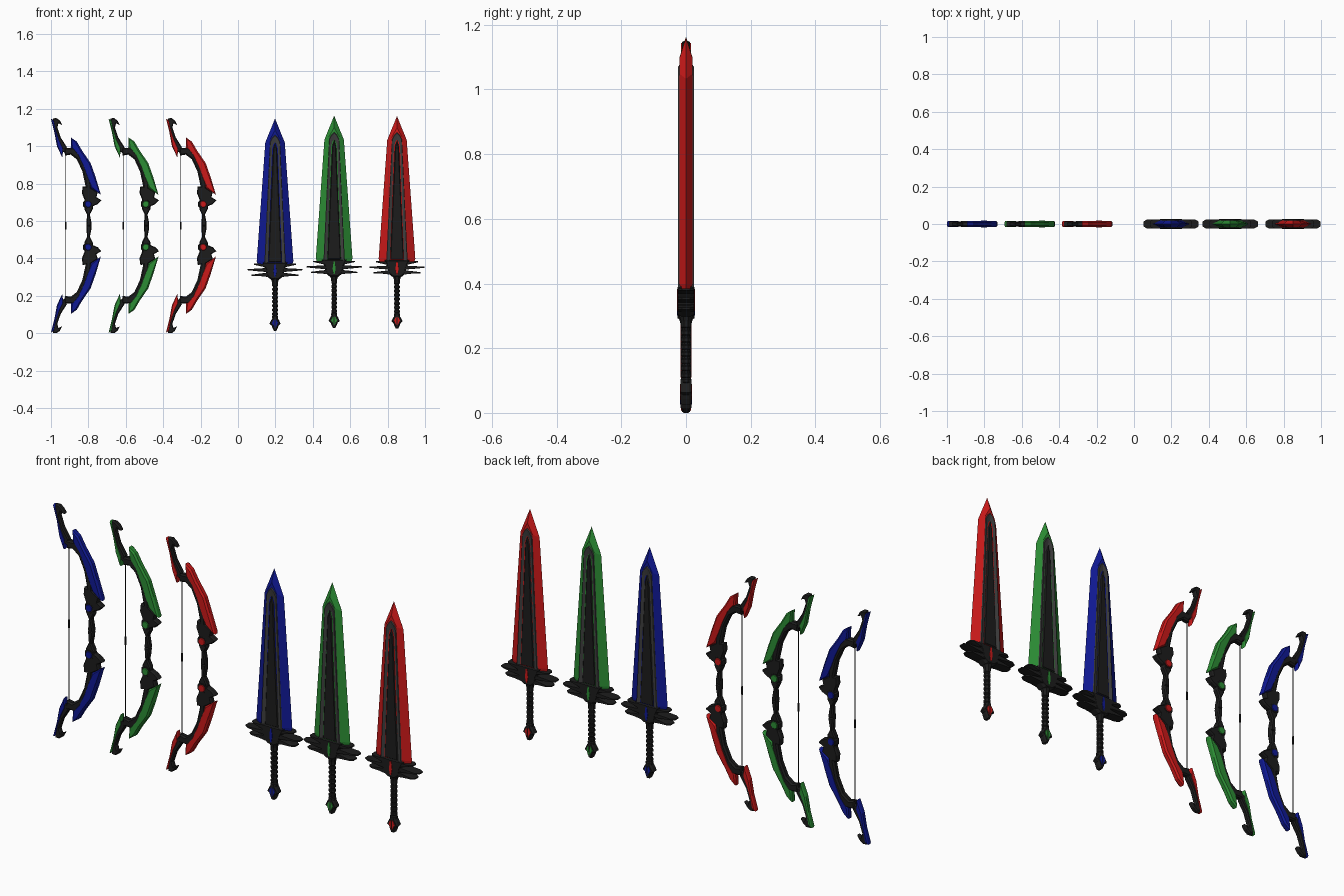
import bpy, bmesh, math

if "Cube" in bpy.data.objects:
    bpy.data.objects.remove(bpy.data.objects["Cube"])


def mat(name, c):
    m = bpy.data.materials.new(name)
    m.diffuse_color = (*c, 1)
    m.use_nodes = True
    m.node_tree.nodes["Principled BSDF"].inputs["Base Color"].default_value = m.diffuse_color
    return m


DARK = mat("dark_metal", (0.012, 0.012, 0.012))
GREY = mat("grey_edge", (0.05, 0.05, 0.05))
COLOURS = {"blue": mat("blue", (0.005, 0.01, 0.3)),
           "green": mat("green", (0.025, 0.27, 0.035)),
           "red": mat("red", (0.6, 0.01, 0.01))}


def finish(name, bm, m, loc):
    bmesh.ops.recalc_face_normals(bm, faces=bm.faces)
    me = bpy.data.meshes.new(name)
    bm.to_mesh(me)
    bm.free()
    me.materials.append(m)
    ob = bpy.data.objects.new(name, me)
    ob.location = loc
    bpy.context.collection.objects.link(ob)
    return ob


def loft(name, rings, m, loc, chamfer=0, depth=0):
    """Join x-z outlines placed at different y; optionally chamfer the caps."""
    bm = bmesh.new()
    vs = [[bm.verts.new((x, y, z)) for x, z in pts] for pts, y in rings]
    n = len(vs[0])
    for a, b in zip(vs, vs[1:]):
        for i in range(n):
            j = (i + 1) % n
            bm.faces.new((a[i], a[j], b[j], b[i]))
    caps = [bm.faces.new(vs[0]), bm.faces.new(vs[-1])]
    bmesh.ops.recalc_face_normals(bm, faces=bm.faces)
    if chamfer:
        bmesh.ops.inset_individual(bm, faces=caps, thickness=chamfer, depth=depth)
    return finish(name, bm, m, loc)


def plate(name, pts, half, m, loc, chamfer=0.005):
    rim = half * 0.55
    return loft(name, [(pts, -rim), (pts, rim)], m, loc, chamfer, half - rim)


def lathe(name, prof, m, loc, sides=8, sy=1.0):
    bm = bmesh.new()
    rings = []
    for r, z in prof:
        rings.append([bm.verts.new((r * math.cos(a), sy * r * math.sin(a), z))
                      for a in [(k + .5) * math.tau / sides for k in range(sides)]])
    for a, b in zip(rings, rings[1:]):
        for i in range(sides):
            j = (i + 1) % sides
            bm.faces.new((a[i], a[j], b[j], b[i]))
    bm.faces.new(rings[0])
    bm.faces.new(rings[-1])
    return finish(name, bm, m, loc)


def sym(half):
    """Mirror a right-hand half outline across x = 0."""
    return half + [(-x, z) for x, z in reversed(half) if x > 0]


def circle(cx, cz, r, n=8):
    return [(cx + r * math.cos((k + .5) * math.tau / n),
             cz + r * math.sin((k + .5) * math.tau / n)) for k in range(n)]


# Bow outlines for the upper half: (x from the bow's left edge, height above its middle)
TIP_SPINE = [(.01, .574), (.03, .575), (.048, .562), (.06, .538), (.04, .547), (.034, .525),
             (.052, .472), (.085, .42), (.075, .39), (.055, .4), (.03, .46), (.014, .53)]
TIP_BLADE = [(0, .572), (.018, .562), (.028, .515), (.046, .46), (.067, .415),
             (.06, .365), (.032, .425), (.018, .5)]
LIMB = [(.07, .415), (.13, .418), (.165, .375), (.195, .315), (.215, .24), (.215, .16),
        (.18, .15), (.185, .21), (.168, .29), (.138, .355), (.105, .38), (.075, .375)]
OUTER_BLADE = [(.106, .472), (.138, .45), (.166, .402), (.212, .335), (.238, .262),
               (.267, .165), (.214, .2), (.19, .255), (.17, .31), (.14, .375), (.108, .415)]
FIN = [(.17, .21), (.21, .205), (.25, .178), (.243, .152), (.27, .136), (.25, .115),
       (.215, .1), (.185, .125), (.165, .175)]
GRIP = [(.178, .15), (.222, .15), (.224, .09), (.208, .06), (.216, .02), (.216, 0),
        (.19, 0), (.19, .02), (.193, .06), (.178, .09)]


def bow(colour, x):
    c, loc = COLOURS[colour], (x, 0, .575)
    for side, s in (("upper", 1), ("lower", -1)):
        def part(name, pts, half, m, ch=.005):
            plate(f"{colour}_bow_{side}_{name}", [(px, s * pz) for px, pz in pts],
                  half, m, loc, ch)
        part("tip_spine", TIP_SPINE, .013, DARK)
        part("tip_blade", TIP_BLADE, .015, c)
        part("limb", LIMB, .016, DARK, .008)
        part("outer_blade", OUTER_BLADE, .017, c, .008)
        part("fin", FIN, .016, DARK)
        part("grip", GRIP, .015, DARK)
        part("gem_collar", circle(.199, .115, .029), .0165, DARK)
        part("gem", circle(.199, .115, .022), .0195, c, .006)
    # string and nocking point
    lathe(f"{colour}_bow_string", [(.0022, -.39), (.0022, .39)], DARK, (x + .079, 0, .575), 6)
    lathe(f"{colour}_bow_nocking_point", [(.0045, -.02), (.0045, .02)], DARK,
          (x + .079, 0, .575), 6)


def sword(colour, x, z):
    c, loc = COLOURS[colour], (x, 0, z)
    # bevelled coloured blade
    edge = sym([(.093, .37), (.098, .385), (.052, 1.02), (0, 1.148)])
    ridge = sym([(.05, .37), (.056, .385), (.028, 1.035), (0, 1.085)])
    loft(f"{colour}_sword_blade", [(ridge, -.02), (edge, 0), (ridge, .02)], c, loc)
    # raised frame with a sunken dark panel
    outer = sym([(.06, .36), (.029, 1.025), (.016, 1.05), (0, 1.066)])
    mid = sym([(.055, .36), (.025, 1.02), (.014, 1.042), (0, 1.056)])
    inner = sym([(.038, .375), (.016, .985), (.009, 1.01), (0, 1.022)])
    loft(f"{colour}_sword_core_frame",
         [(inner, -.02), (mid, -.0245), (outer, -.015),
          (outer, .015), (mid, .0245), (inner, .02)], GREY, loc)
    panel = sym([(.041, .375), (.018, .985), (.01, 1.012), (0, 1.026)])
    plate(f"{colour}_sword_core_panel", panel, .0245, DARK, loc, .012)
    # guard: centre block and stacked pointed cross bars
    block = sym([(.02, .285), (.045, .305), (.052, .34), (.066, .378), (.03, .382)])
    plate(f"{colour}_sword_guard_block", block, .026, DARK, loc, .008)
    for i, (zc, w, tip) in enumerate([(.363, .112, .006), (.338, .148, .002), (.312, .125, -.002)]):
        bar = sym([(.04, zc - .011), (w * .6, zc - .007), (w, zc + tip - .003),
                   (w, zc + tip + .003), (w * .6, zc + .008), (.04, zc + .011)])
        thin = [(px * .86, pz) for px, pz in bar]
        loft(f"{colour}_sword_cross_bar_{i + 1}",
             [(thin, -.025), (bar, -.013), (bar, .013), (thin, .025)], DARK, loc)
    emblem = sym([(.004, .3), (.01, .33), (.005, .37)])
    plate(f"{colour}_sword_guard_inlay", emblem, .028, c, loc, .002)
    # ribbed grip
    prof = [(.024, .295), (.017, .27)]
    for k in range(8):
        t = .262 - k * .022
        prof += [(.0165, t), (.0165, t - .01), (.013, t - .013), (.013, t - .019)]
    lathe(f"{colour}_sword_grip", prof, DARK, loc)
    # arrow-shaped pommel with coloured inlays
    pommel = sym([(.006, .012), (.015, .03), (.019, .042), (.03, .05), (.022, .068),
                  (.014, .08), (.01, .094)][::1])
    plate(f"{colour}_sword_pommel", pommel, .017, DARK, loc, .005)
    lathe(f"{colour}_sword_pommel_collar", [(.014, .078), (.018, .082), (.018, .09), (.014, .095)],
          DARK, loc)
    for s in (-1, 1):
        gem = [(s * px, pz) for px, pz in
               [(.002, .025), (.01, .04), (.018, .054), (.011, .07), (.002, .076)]]
        plate(f"{colour}_sword_pommel_inlay_{'left' if s < 0 else 'right'}", gem, .019, c, loc, .002)


for colour, x in (("blue", -1.0), ("green", -.692), ("red", -.385)):
    bow(colour, x)
for colour, x, z in (("blue", .198, 0), ("green", .514, .015), ("red", .85, .013)):
    sword(colour, x, z)
